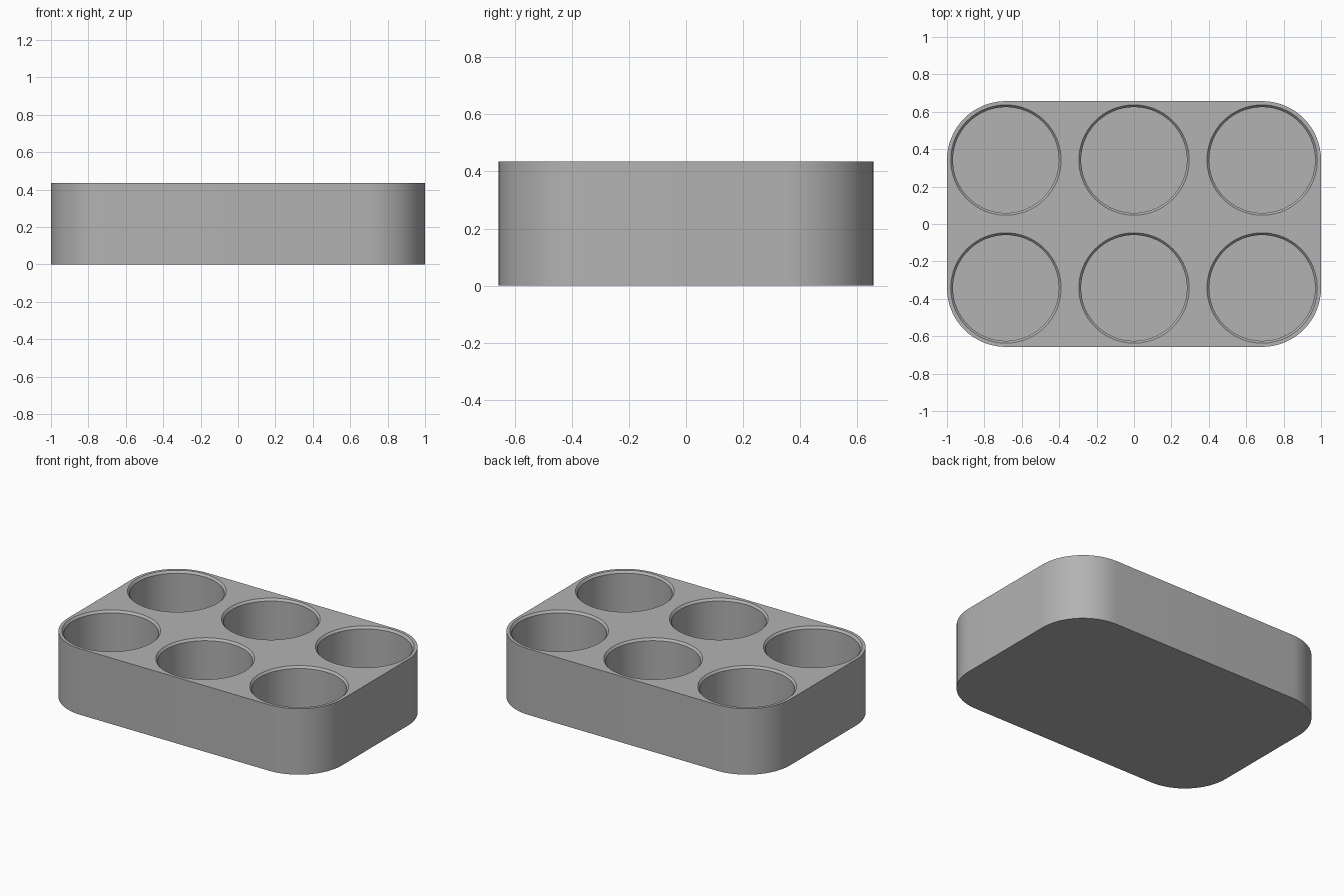
import bpy, bmesh, math

cube = bpy.data.objects.get("Cube")
if cube:
    bpy.data.objects.remove(cube, do_unlink=True)

HEIGHT = 0.435
FLOOR = 0.04
CORNER_X, CORNER_Y, CORNER_R = 0.685, 0.342, 0.315
RIM_R, WELL_R, CHAMFER = 0.295, 0.283, 0.014

grey = bpy.data.materials.new("plain grey")
grey.use_nodes = True
color = (0.45, 0.45, 0.45, 1)
grey.diffuse_color = color
grey.node_tree.nodes["Principled BSDF"].inputs["Base Color"].default_value = color


def make_object(name, bm):
    bmesh.ops.recalc_face_normals(bm, faces=bm.faces)
    mesh = bpy.data.meshes.new(name)
    bm.to_mesh(mesh)
    bm.free()
    mesh.materials.append(grey)
    obj = bpy.data.objects.new(name, mesh)
    bpy.context.collection.objects.link(obj)
    return obj


def add_lathe(bm, x, y, profile, sides=64):
    """Closed solid of revolution from (radius, height) pairs."""
    rings = []
    for r, z in profile:
        angles = [math.tau * i / sides for i in range(sides)]
        rings.append([bm.verts.new((x + r * math.cos(a), y + r * math.sin(a), z))
                      for a in angles])
    for low, high in zip(rings, rings[1:]):
        for i in range(sides):
            j = (i + 1) % sides
            bm.faces.new((low[i], low[j], high[j], high[i]))
    bm.faces.new(rings[0][::-1])
    bm.faces.new(rings[-1])


# Tray body: rounded rectangle pulled up
bm = bmesh.new()
outline = []
steps = 16
for quarter, (sx, sy) in enumerate([(1, 1), (-1, 1), (-1, -1), (1, -1)]):
    for i in range(steps + 1):
        a = (quarter + i / steps) * math.pi / 2
        outline.append(bm.verts.new((sx * CORNER_X + CORNER_R * math.cos(a),
                                     sy * CORNER_Y + CORNER_R * math.sin(a), 0)))
base = bm.faces.new(outline)
top = bmesh.ops.extrude_face_region(bm, geom=[base])
bmesh.ops.translate(bm, vec=(0, 0, HEIGHT),
                    verts=[v for v in top["geom"] if isinstance(v, bmesh.types.BMVert)])
tray = make_object("tray", bm)

# Six round wells with chamfered rims
bm = bmesh.new()
above = 0.05
slope = (RIM_R - WELL_R) / CHAMFER
well = [(WELL_R, FLOOR), (WELL_R, HEIGHT - CHAMFER), (RIM_R + above * slope, HEIGHT + above)]
for x in (-CORNER_X, 0, CORNER_X):
    for y in (-CORNER_Y, CORNER_Y):
        add_lathe(bm, x, y, well)
cutter = make_object("well_cutter", bm)
cutter.hide_render = True

# Cut the wells, then drop the cutter
cut = tray.modifiers.new("wells", "BOOLEAN")
cut.operation = "DIFFERENCE"
cut.solver = "EXACT"
cut.use_self = True
cut.object = cutter
bpy.ops.object.select_all(action="DESELECT")
bpy.context.view_layer.objects.active = tray
tray.select_set(True)
bpy.ops.object.modifier_apply(modifier=cut.name)
bpy.data.objects.remove(cutter, do_unlink=True)
bpy.ops.object.shade_smooth_by_angle(angle=math.radians(30))
